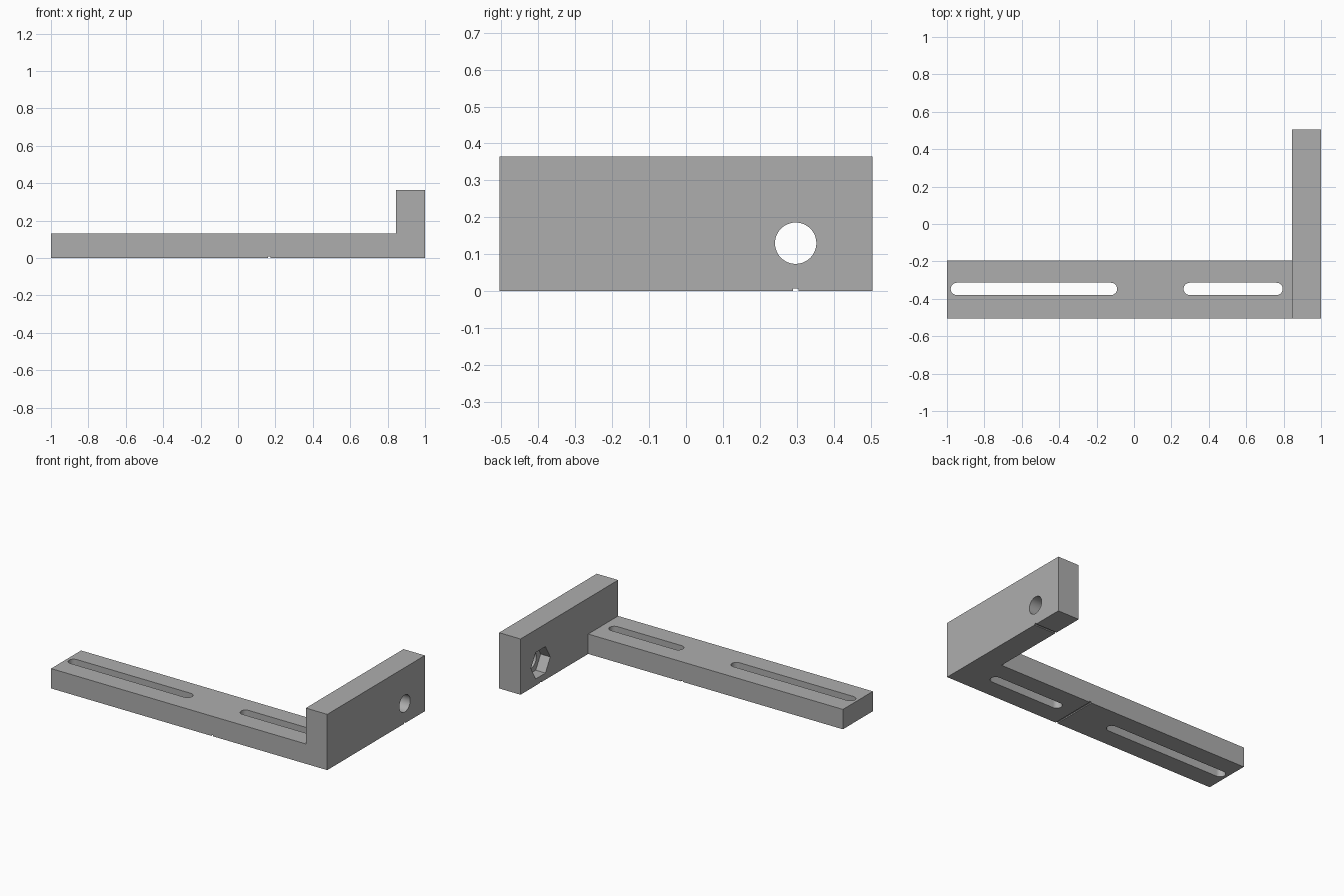
import bpy, bmesh, math
from mathutils import Matrix, Vector

default = bpy.data.objects.get("Cube")
if default:
    bpy.data.objects.remove(default, do_unlink=True)

grey = bpy.data.materials.new("plain grey")
grey.use_nodes = True
colour = (0.42, 0.42, 0.42, 1)
grey.diffuse_color = colour
grey.node_tree.nodes["Principled BSDF"].inputs["Base Color"].default_value = colour


def finish(bm, name):
    bmesh.ops.recalc_face_normals(bm, faces=bm.faces)
    mesh = bpy.data.meshes.new(name)
    bm.to_mesh(mesh)
    bm.free()
    mesh.materials.append(grey)
    obj = bpy.data.objects.new(name, mesh)
    bpy.context.collection.objects.link(obj)
    return obj


def box(name, low, high):
    low, high = Vector(low), Vector(high)
    bm = bmesh.new()
    bmesh.ops.create_cube(bm, size=1, matrix=Matrix.Translation((low + high) / 2)
                          @ Matrix.Diagonal((*(high - low), 1)))
    return finish(bm, name)


def prism(name, outline, offset):
    """Extrude a closed outline of points along an offset."""
    bm = bmesh.new()
    face = bm.faces.new([bm.verts.new(p) for p in outline])
    extruded = bmesh.ops.extrude_face_region(bm, geom=[face])["geom"]
    bmesh.ops.translate(bm, vec=offset,
                        verts=[v for v in extruded if isinstance(v, bmesh.types.BMVert)])
    return finish(bm, name)


def round_prism(name, x0, x1, y, z, radius, sides):
    """Prism running along x."""
    ring = [2 * math.pi * i / sides for i in range(sides)]
    return prism(name, [(x0, y + radius * math.cos(a), z + radius * math.sin(a)) for a in ring],
                 (x1 - x0, 0, 0))


def slot(name, x0, x1, y, radius, steps=12):
    """Upright round-ended slot cutter."""
    points = []
    for centre, start in ((x1 - radius, -math.pi / 2), (x0 + radius, math.pi / 2)):
        for i in range(steps + 1):
            a = start + math.pi * i / steps
            points.append((centre + radius * math.cos(a), y + radius * math.sin(a), -0.1))
    return prism(name, points, (0, 0, 0.4))


def combine(body, other, operation):
    mod = body.modifiers.new(other.name, 'BOOLEAN')
    mod.operation, mod.object, mod.solver = operation, other, 'EXACT'
    bpy.context.view_layer.objects.active = body
    bpy.ops.object.modifier_apply(modifier=mod.name)
    bpy.data.objects.remove(other, do_unlink=True)


# Upright end plate joined to the long arm
inner, front, hole_y, hole_z = 0.845, -0.505, 0.297, 0.13
bracket = box("slotted_bracket", (inner, front, 0), (1, 0.505, 0.365))
combine(bracket, box("arm", (-1, front, 0), (0.9, -0.195, 0.13)), 'UNION')

# Slots, bolt hole, hexagonal nut pocket and the two grooves underneath
cutters = [
    slot("long_slot", -0.98, -0.09, -0.347, 0.033),
    slot("short_slot", 0.265, 0.795, -0.347, 0.033),
    round_prism("bolt_hole", 0.7, 1.1, hole_y, hole_z, 0.056, 48),
    round_prism("nut_pocket", 0.75, inner + 0.07, hole_y, hole_z, 0.1, 6),
    box("arm_groove", (0.16, -0.6, -0.1), (0.174, -0.1, 0.007)),
    box("plate_groove", (0.8, hole_y - 0.007, -0.1), (1.1, hole_y + 0.007, 0.007)),
]
for cutter in cutters:
    combine(bracket, cutter, 'DIFFERENCE')

bpy.ops.object.select_all(action='DESELECT')
bracket.select_set(True)
bpy.context.view_layer.objects.active = bracket
bpy.ops.object.shade_smooth_by_angle(angle=math.radians(30))
